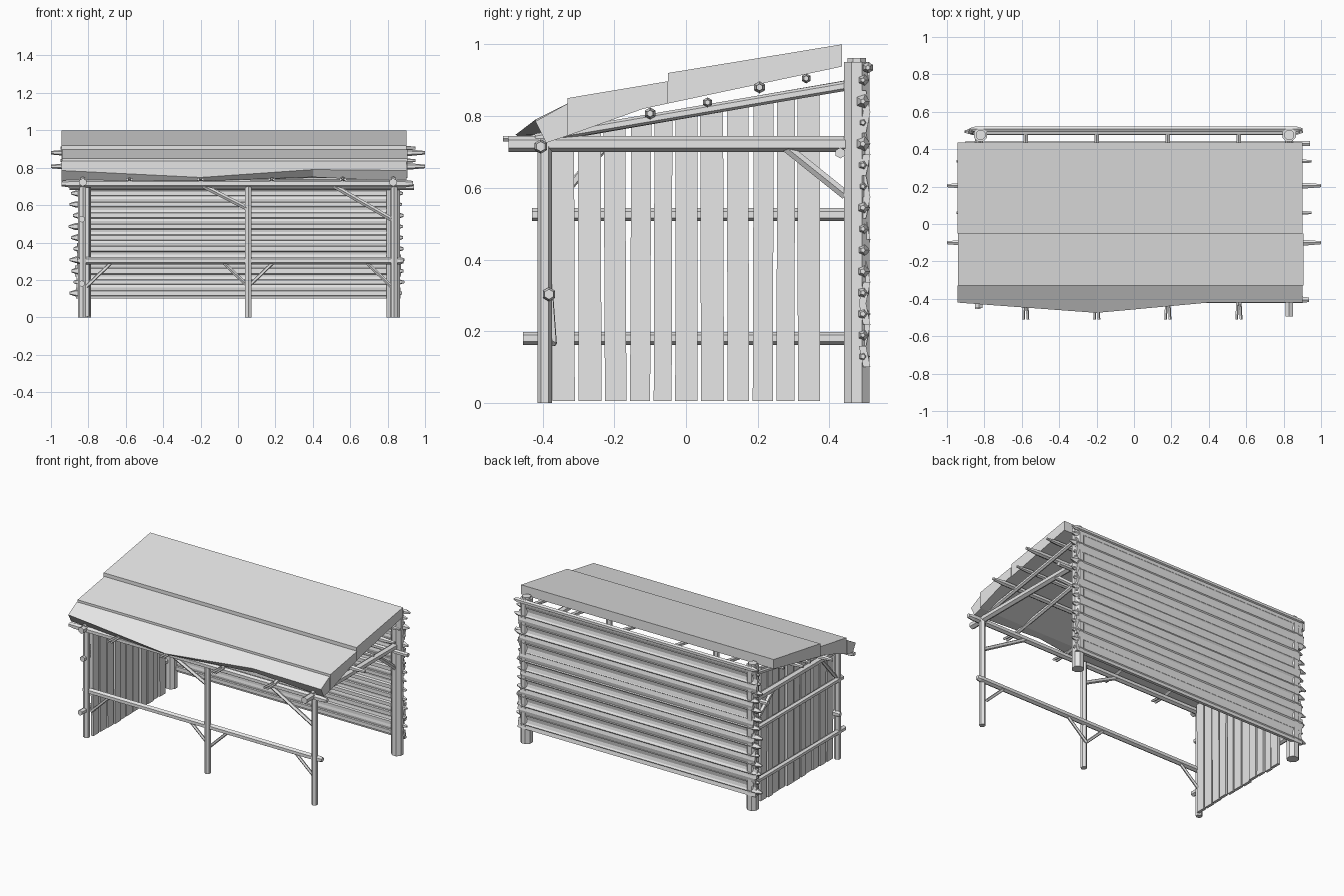
import bpy, bmesh, math, random
from mathutils import Vector

random.seed(4)
if "Cube" in bpy.data.objects:
    bpy.data.objects.remove(bpy.data.objects["Cube"], do_unlink=True)

wood = bpy.data.materials.new("plain_grey")
wood.use_nodes = True
wood.diffuse_color = (0.8, 0.8, 0.8, 1)
wood.node_tree.nodes["Principled BSDF"].inputs["Base Color"].default_value = (0.8, 0.8, 0.8, 1)


def finish(name, bm):
    bmesh.ops.recalc_face_normals(bm, faces=bm.faces)
    mesh = bpy.data.meshes.new(name)
    bm.to_mesh(mesh)
    bm.free()
    mesh.materials.append(wood)
    obj = bpy.data.objects.new(name, mesh)
    bpy.context.collection.objects.link(obj)
    return obj


def loft(name, rings):
    """Skin closed rings of points and cap both ends."""
    bm = bmesh.new()
    rows = [[bm.verts.new(p) for p in ring] for ring in rings]
    n = len(rows[0])
    for a, b in zip(rows, rows[1:]):
        for i in range(n):
            j = (i + 1) % n
            bm.faces.new((a[i], a[j], b[j], b[i]))
    bm.faces.new(rows[0])
    bm.faces.new(rows[-1])
    return finish(name, bm)


def log(name, start, end, r, sides=6, taper=0.0, tip=0.4):
    """Faceted pole, with optional tapered tips of the given length."""
    a, b = Vector(start), Vector(end)
    d = (b - a).normalized()
    u = d.cross(Vector((0, 0, 1)) if abs(d.z) < 0.9 else Vector((0, 1, 0))).normalized()
    v = d.cross(u)
    stops = [(a, r), (b, r)]
    if taper:
        stops = [(a, r * tip), (a + d * taper, r), (b - d * taper, r), (b, r * tip)]
    rings = []
    for c, rad in stops:
        angles = [(i + 0.5) * math.tau / sides for i in range(sides)]
        rings.append([c + rad * (u * math.cos(t) + v * math.sin(t)) for t in angles])
    return loft(name, rings)


def slab(name, profile, x0, x1):
    """Side profile of (y, z) points extruded along x."""
    return loft(name, [[(x, y, z) for y, z in profile] for x in (x0, x1)])


# Roof: two overlapping slabs and a sagging front flap
slab("roof_upper", [(-0.05, 0.92), (0.435, 1.0), (0.435, 0.938), (-0.05, 0.835)], -0.945, 0.9)
slab("roof_middle", [(-0.33, 0.85), (-0.05, 0.897), (-0.05, 0.835), (-0.12, 0.82), (-0.33, 0.745)],
     -0.94, 0.905)
flap = []
for x, y, top, low in ((-0.945, -0.42, 0.785, 0.73), (-0.2, -0.475, 0.748, 0.728),
                       (0.4, -0.42, 0.79, 0.75), (0.9, -0.42, 0.785, 0.725)):
    flap.append([(x, -0.33, 0.835), (x, y, top), (x, y + 0.03, low), (x, -0.33, 0.745)])
loft("roof_front_flap", flap)

# Purlins under the roof, running left to right
for i, (y, z, reach, r) in enumerate(((-0.1, 0.807, 1.0, 0.017), (0.06, 0.838, 0.95, 0.014),
                                      (0.205, 0.88, 1.0, 0.017), (0.335, 0.905, 0.95, 0.014))):
    log(f"purlin_{i}", (-reach, y, z), (reach, y, z), r, taper=0.08, tip=0.55)

# Front and back plates
log("front_plate", (-0.945, -0.405, 0.715), (0.935, -0.405, 0.715), 0.02, taper=0.04, tip=0.7)
log("back_plate", (-0.9, 0.43, 0.697), (0.94, 0.43, 0.697), 0.015)

# Rafters, with a forked tip at the front
for x in (-0.58, -0.2, 0.18, 0.56):
    log("rafter", (x, -0.43, 0.733), (x, 0.5, 0.895), 0.014)
    for s in (-1, 1):
        log("rafter_tip", (x + s * 0.007, -0.42, 0.735), (x + s * 0.012, -0.51, 0.737), 0.008, 5)

# End tie beams
log("left_tie_beam", (0.83, -0.495, 0.722), (0.83, 0.45, 0.722), 0.022)
log("right_tie_beam", (-0.83, -0.45, 0.722), (-0.83, 0.45, 0.722), 0.022)
for s in (-1, 1):
    log("end_rafter", (s * 0.83, -0.42, 0.737), (s * 0.83, 0.46, 0.887), 0.014)

# Front posts
for x in (-0.83, 0.055, 0.835):
    log("front_post", (x, -0.394, 0), (x, -0.394, 0.715), 0.02)

# Heavy rear posts with a lower cap
for x in (-0.82, 0.83):
    log("rear_post", (x, 0.476, 0), (x, 0.476, 0.95), 0.038, 8)
    log("rear_post_cap", (x, 0.476, 0.95), (x, 0.476, 0.962), 0.028, 8)

# Front rail
log("front_rail", (-0.86, -0.382, 0.303), (0.885, -0.382, 0.303), 0.02, taper=0.02, tip=0.7)

# Braces below the rail and under the plates
for x, side in ((-0.81, 1), (0.055, 1), (0.055, -1), (0.82, -1)):
    log("rail_brace", (x, -0.37, 0.165), (x + side * 0.14, -0.38, 0.3), 0.01, 5)
for x, z, top in ((0.055, 0.58, -0.2), (0.82, 0.525, 0.5)):
    log("plate_brace", (x, -0.395, z), (top, -0.4, 0.71), 0.013, 5)
for x in (-0.83, 0.83):
    log("rear_brace", (x, 0.445, 0.58), (x, 0.27, 0.72), 0.014, 5)
log("right_front_brace", (-0.83, -0.39, 0.53), (-0.83, -0.23, 0.71), 0.012, 5)

# Upright planks closing the right end, cut to follow the roof
y = -0.372
for i in range(13):
    width = (0.062, 0.064, 0.06, 0.056, 0.05)[i % 5]
    if y + width > 0.44:
        break
    top = 0.74 + (y + 0.4) * 0.19
    lean = random.uniform(-0.004, 0.004)
    x = -0.8 + random.uniform(-0.006, 0.006)
    slab("end_plank", [(y, 0.005), (y + width, 0.005), (y + width + lean, top + 0.01), (y + lean, top)],
         x - 0.009, x + 0.009)
    y += width + 0.01

# Rails on the outside of the planks
for z, front in ((0.18, -0.455), (0.525, -0.43)):
    log("end_rail", (-0.835, front, z), (-0.835, 0.51, z), 0.018)

# Back wall: wide boards with slim pointed poles over the seams
count = 14
step = 0.83 / count
for i in range(count):
    z = 0.1 + i * step
    ends = [s * random.uniform(0.84, 0.875) for s in (-1, 1)]
    tilt = 0.006 * (-1) ** i
    slab("wall_board", [(0.488 + tilt, z), (0.508 + tilt, z), (0.508 - tilt, z + step),
                        (0.488 - tilt, z + step)], *ends)
    ends = [s * random.uniform(0.875, 0.905) for s in (-1, 1)]
    log("wall_pole", (ends[0], 0.493, z + step * 0.5), (ends[1], 0.493, z + step * 0.5),
        random.uniform(0.017, 0.022), 5, taper=0.035, tip=0.35)
log("wall_top_pole", (-0.88, 0.507, 0.935), (0.9, 0.507, 0.935), 0.016, taper=0.03)
